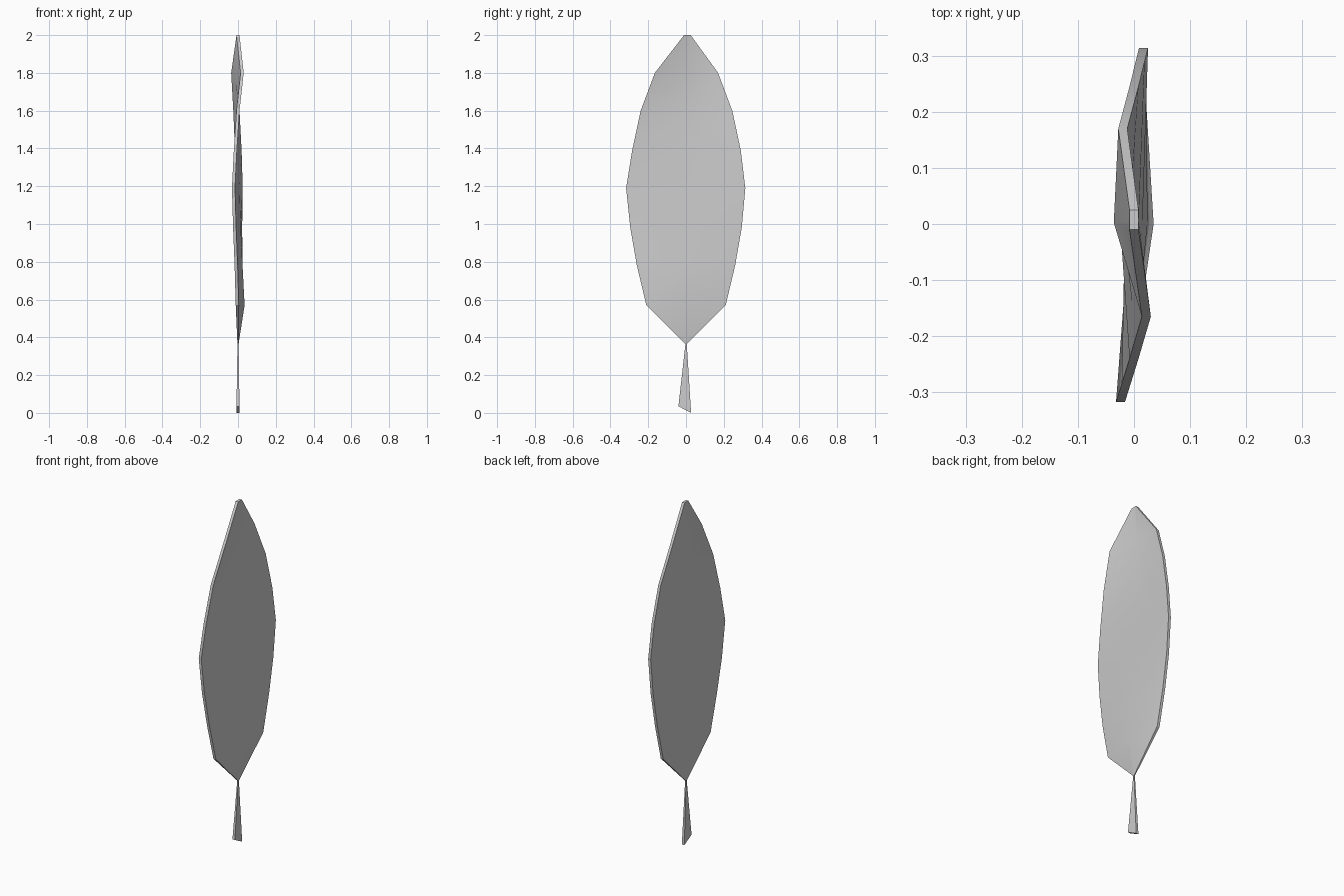
import bpy, bmesh

if "Cube" in bpy.data.objects:
    bpy.data.objects.remove(bpy.data.objects["Cube"])


def slab(name, rows):
    """Closed thin sheet: each row is (half thickness, [points across])."""
    bm = bmesh.new()
    rings = []
    for t, pts in rows:
        front = [bm.verts.new((x + t, y, z)) for x, y, z in pts]
        back = [bm.verts.new((x - t, y, z)) for x, y, z in reversed(pts)]
        rings.append(front + back)
    n = len(rings[0])
    for a, b in zip(rings, rings[1:]):
        for i in range(n):
            j = (i + 1) % n
            bm.faces.new((a[i], a[j], b[j], b[i]))
    bm.faces.new(rings[0][::-1])
    bm.faces.new(rings[-1])
    bmesh.ops.recalc_face_normals(bm, faces=bm.faces)
    me = bpy.data.meshes.new(name)
    bm.to_mesh(me)
    bm.free()
    ob = bpy.data.objects.new(name, me)
    bpy.context.collection.objects.link(ob)
    bpy.ops.object.select_all(action='DESELECT')
    ob.select_set(True)
    bpy.context.view_layer.objects.active = ob
    bpy.ops.object.shade_smooth_by_angle()
    return ob


# Leaf blade: z, left y, right y, then bend in x at left edge, midrib, right edge
profile = [
    (0.365, -0.003, 0.004, 0.0, 0.0, 0.0),
    (0.57, -0.21, 0.21, -0.004, 0.027, 0.008),
    (0.78, -0.26, 0.26, -0.01, 0.016, 0.011),
    (0.98, -0.295, 0.295, -0.018, 0.007, 0.014),
    (1.19, -0.317, 0.314, -0.024, 0.0, 0.017),
    (1.39, -0.285, 0.29, -0.014, -0.008, 0.011),
    (1.60, -0.24, 0.245, 0.0, -0.017, 0.0),
    (1.80, -0.165, 0.17, 0.022, -0.028, -0.02),
    (2.00, -0.01, 0.025, 0.0, 0.0, 0.0),
]
rows = []
for z, l, r, xl, xm, xr in profile:
    t = 0.003 if z < 0.4 else 0.008
    rows.append((t, [(xl, l, z), (xm, (l + r) / 2, z), (xr, r, z)]))
slab("leaf_blade", rows)

# Stem: widens downwards to a slanted cut
slab("leaf_stem", [
    (0.008, [(0, -0.04, 0.035), (0, 0.027, 0.0)]),
    (0.003, [(0, -0.003, 0.365), (0, 0.004, 0.365)]),
])
